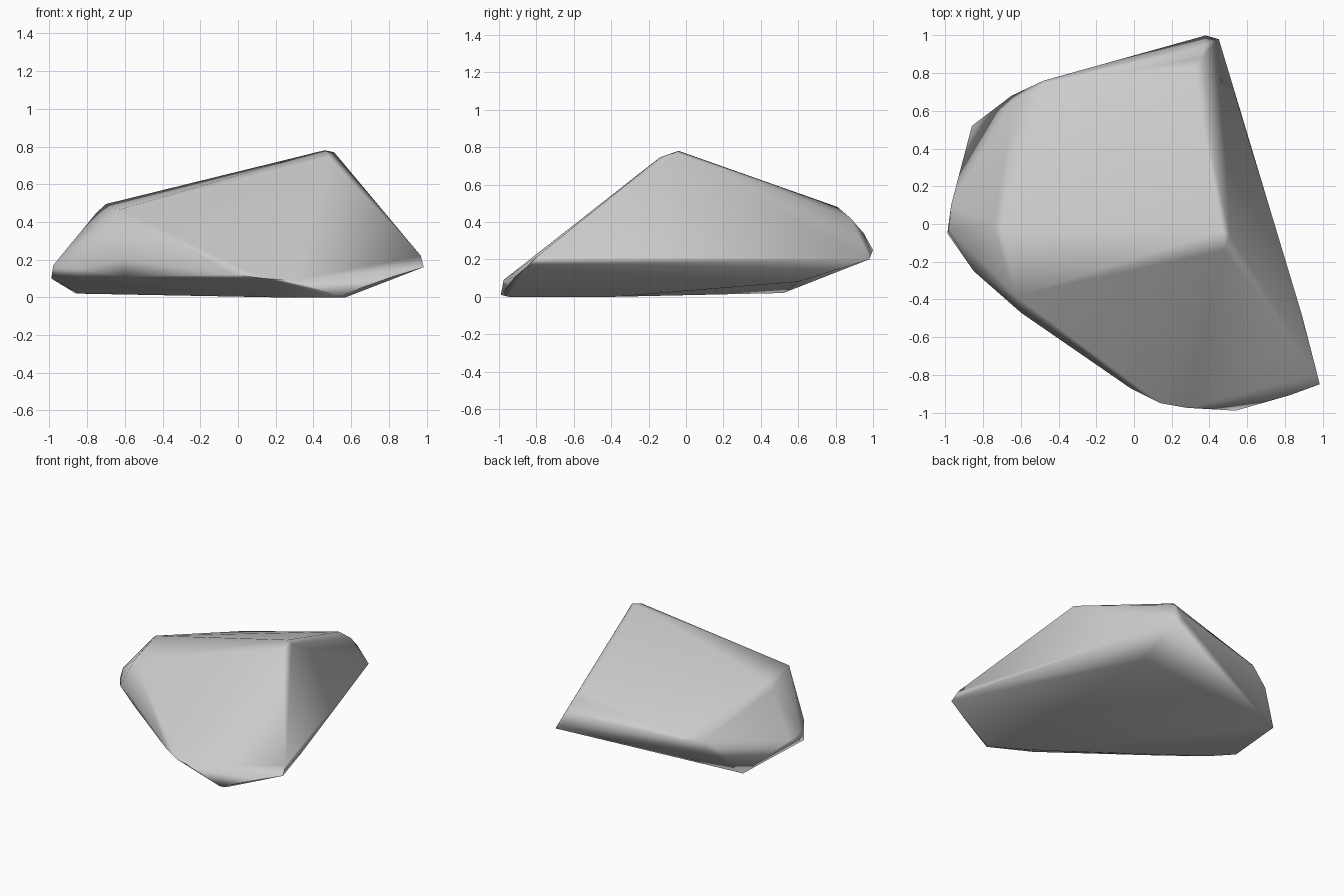
import bpy, bmesh, math

if "Cube" in bpy.data.objects:
    bpy.data.objects.remove(bpy.data.objects["Cube"])

# Corner points of the boulder, grouped by region; the convex hull makes the facets
underside = [(.54, -.99, .01), (.57, -.95, 0), (.5, -.38, 0), (.4, .6, .08), (-.86, .52, .02),
             (-.84, .3, .02), (.2, -.75, 0)]
front_rim = [(.985, -.85, .16), (.97, -.79, .22), (.89, -.48, .175), (.82, -.91, .11),
             (.28, -.975, .09), (.14, -.95, .1), (-.02, -.87, .12), (-.6, -.47, .2),
             (-.6, -.42, .11), (-.85, -.25, .15), (-.85, -.2, .1)]
left_rim = [(-.99, -.05, .1), (-.98, -.03, .17), (-.97, .1, .15),
            (-.65, .68, .2), (-.63, .65, .28), (-.48, .76, .27), (-.48, .74, .3)]
back_rim = [(.38, 1, .25), (.45, .98, .2), (.37, .95, .34), (.36, .88, .42), (.31, .81, .48)]
crown = [(.46, -.04, .78), (.51, -.06, .77), (.48, -.14, .745), (-.63, -.38, .465),
         (-.7, -.02, .495), (-.75, 0, .45)]

bm = bmesh.new()
for p in underside + front_rim + left_rim + back_rim + crown:
    bm.verts.new(p)
bmesh.ops.convex_hull(bm, input=bm.verts[:])
loose = [v for v in bm.verts if not v.link_faces]
bmesh.ops.delete(bm, geom=loose, context='VERTS')
bmesh.ops.recalc_face_normals(bm, faces=bm.faces[:])

mesh = bpy.data.meshes.new("boulder")
bm.to_mesh(mesh)
bm.free()
rock = bpy.data.objects.new("boulder", mesh)
bpy.context.collection.objects.link(rock)

# Plain grey stone
stone = bpy.data.materials.new("grey stone")
stone.diffuse_color = (.6, .6, .6, 1)
stone.use_nodes = True
stone.node_tree.nodes["Principled BSDF"].inputs["Base Color"].default_value = stone.diffuse_color
mesh.materials.append(stone)

# Soft facets with only the hardest edges sharp
bpy.context.view_layer.objects.active = rock
rock.select_set(True)
bpy.ops.object.shade_smooth_by_angle(angle=math.radians(75))
weighted = rock.modifiers.new("facet shading", 'WEIGHTED_NORMAL')
weighted.keep_sharp = True
